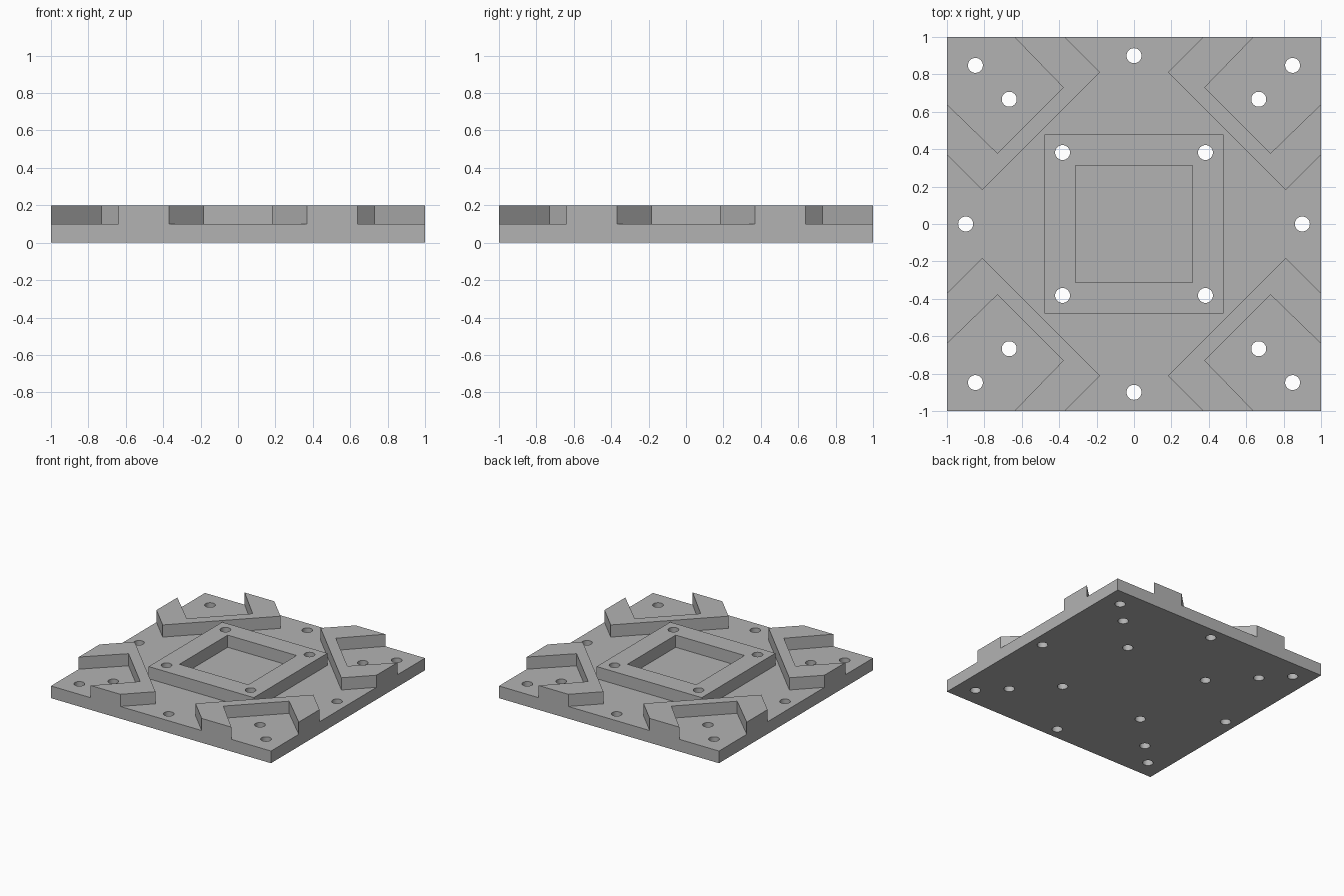
import bpy, bmesh, math
from mathutils import Matrix

cube = bpy.data.objects.get("Cube")
if cube:
    bpy.data.objects.remove(cube, do_unlink=True)

BASE_TOP, TOP = 0.1, 0.2
HOLE_RADIUS = 0.04

grey = bpy.data.materials.new("plain grey")
grey.use_nodes = True
colour = (0.45, 0.45, 0.45, 1)
grey.diffuse_color = colour
grey.node_tree.nodes["Principled BSDF"].inputs["Base Color"].default_value = colour


def finish(name, bm):
    bmesh.ops.recalc_face_normals(bm, faces=bm.faces)
    mesh = bpy.data.meshes.new(name)
    bm.to_mesh(mesh)
    bm.free()
    mesh.materials.append(grey)
    obj = bpy.data.objects.new(name, mesh)
    bpy.context.collection.objects.link(obj)
    return obj


def prism(name, outline, low, high):
    """Upright solid over a flat outline."""
    bm = bmesh.new()
    face = bm.faces.new([bm.verts.new((x, y, low)) for x, y in outline])
    result = bmesh.ops.extrude_face_region(bm, geom=[face])
    top = [v for v in result["geom"] if isinstance(v, bmesh.types.BMVert)]
    bmesh.ops.translate(bm, verts=top, vec=(0, 0, high - low))
    return finish(name, bm)


def square(half):
    return [(-half, -half), (half, -half), (half, half), (-half, half)]


def cut(obj, cutter):
    mod = obj.modifiers.new("cut", "BOOLEAN")
    mod.operation = "DIFFERENCE"
    mod.solver = "EXACT"
    mod.object = cutter
    bpy.context.view_layer.objects.active = obj
    bpy.ops.object.modifier_apply(modifier=mod.name)


# Base plate and the raised square frame in its middle
base = prism("base_plate", square(1), 0, BASE_TOP)
frame = prism("centre_frame", square(0.478), BASE_TOP, TOP)
pocket = prism("pocket_cutter", square(0.313), BASE_TOP - 0.05, TOP + 0.1)
cut(frame, pocket)

# Bolt holes: along the diagonals and at the middle of each side
spots = [(sx * d, sy * d) for d in (0.382, 0.667, 0.848)
         for sx in (-1, 1) for sy in (-1, 1)]
spots += [(0.9, 0), (-0.9, 0), (0, 0.9), (0, -0.9)]
bm = bmesh.new()
for x, y in spots:
    bmesh.ops.create_cone(bm, cap_ends=True, segments=32, radius1=HOLE_RADIUS,
                          radius2=HOLE_RADIUS, depth=1,
                          matrix=Matrix.Translation((x, y, 0)))
holes = finish("hole_cutter", bm)
cut(base, holes)
cut(frame, holes)
for helper in (pocket, holes):
    bpy.data.objects.remove(helper, do_unlink=True)

# Four notched corner brackets, one per quarter turn
half = [(0.64, 1), (0.37, 1), (0.182, 0.812)]
notch = (0.378, 0.73)
bracket = [notch] + half + [(y, x) for x, y in reversed(half)] + [notch[::-1]]
corners = ("back_left", "back_right", "front_right", "front_left")
for i, corner in enumerate(corners):
    obj = prism(corner + "_bracket", bracket, BASE_TOP, TOP)
    obj.data.transform(Matrix.Rotation(i * math.pi / 2, 4, "Z"))

# Smooth the hole walls only
for obj in (base, frame):
    bpy.ops.object.select_all(action="DESELECT")
    obj.select_set(True)
    bpy.context.view_layer.objects.active = obj
    bpy.ops.object.shade_smooth_by_angle(angle=math.radians(30))
